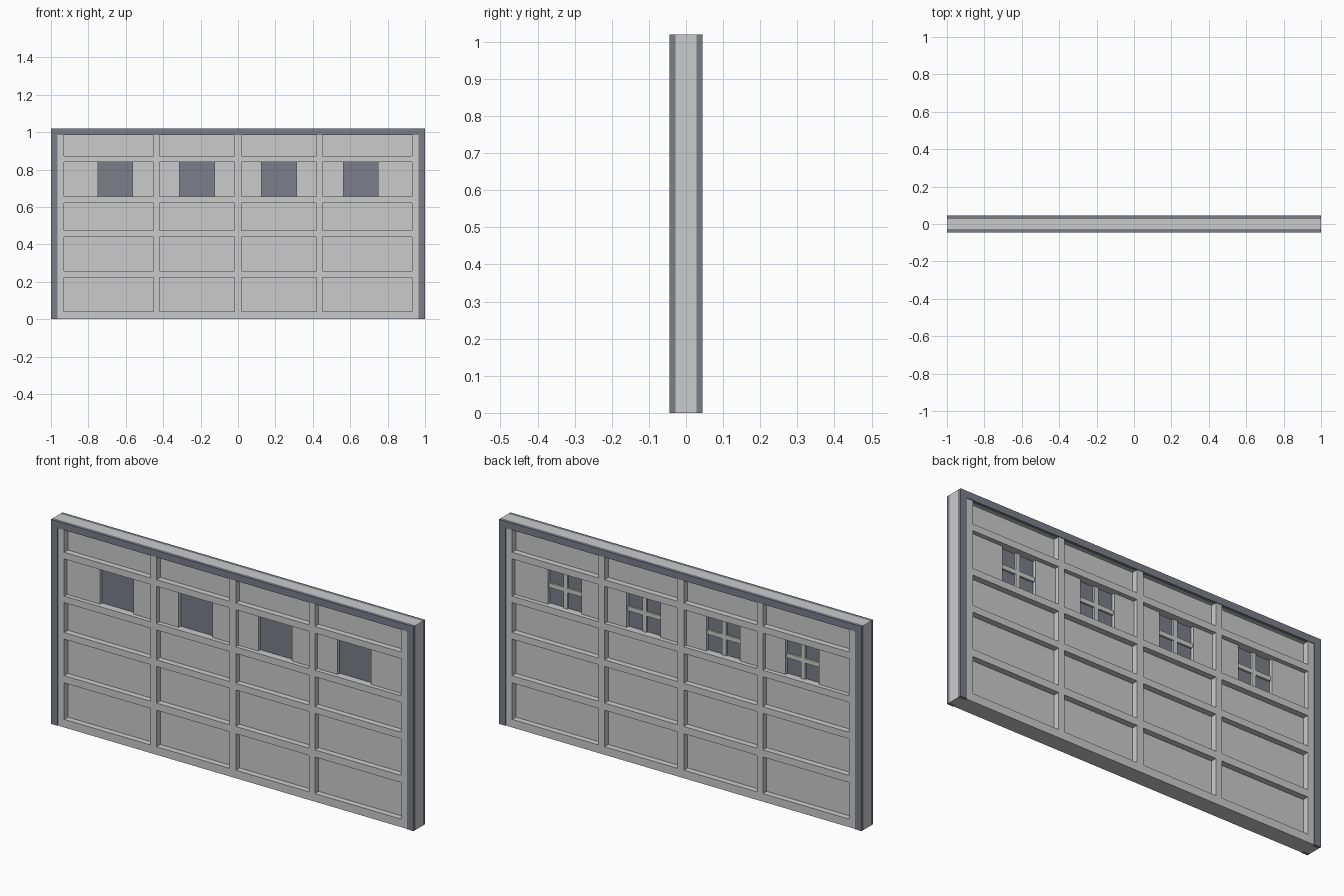
import bpy
import bmesh
from mathutils import Matrix, Vector

if "Cube" in bpy.data.objects:
    bpy.data.objects.remove(bpy.data.objects["Cube"])

dark = bpy.data.materials.new("dark_trim")
dark.diffuse_color = (0.2, 0.205, 0.25, 1)
dark.use_nodes = True
dark.node_tree.nodes["Principled BSDF"].inputs["Base Color"].default_value = dark.diffuse_color


def boxes(name, spans, mat=None):
    """One object made of boxes given as (x0, x1, y0, y1, z0, z1)."""
    bm = bmesh.new()
    for x0, x1, y0, y1, z0, z1 in spans:
        centre = Vector(((x0 + x1) / 2, (y0 + y1) / 2, (z0 + z1) / 2))
        size = Matrix.Diagonal((x1 - x0, y1 - y0, z1 - z0, 1))
        bmesh.ops.create_cube(bm, size=1, matrix=Matrix.Translation(centre) @ size)
    mesh = bpy.data.meshes.new(name)
    bm.to_mesh(mesh)
    bm.free()
    obj = bpy.data.objects.new(name, mesh)
    bpy.context.collection.objects.link(obj)
    if mat:
        mesh.materials.append(mat)
    return obj


INNER, TOP, HEAD = 0.965, 1.02, 0.986   # opening half width, total height, opening height
CORE, TRIM = 0.028, 0.045               # half depths of the frame core and the trim
GRID, WINDOW_PANEL, PANEL = 0.042, 0.02, 0.012


def surround(y0, y1):
    return [(-1, -INNER, y0, y1, 0, TOP), (INNER, 1, y0, y1, 0, TOP),
            (-INNER, INNER, y0, y1, HEAD, TOP)]


# Door surround: grey core between dark front and back trim
boxes("frame_core", surround(-CORE, CORE))
boxes("front_trim", surround(-TRIM, -CORE), dark)
boxes("back_trim", surround(CORE, TRIM), dark)

# Layout of the panel cells
columns = [(-0.93, -0.453), (-0.42, -0.0175), (0.0175, 0.42), (0.453, 0.93)]
rows = [(0.04, 0.222), (0.258, 0.44), (0.473, 0.622), (0.655, 0.84), (0.873, HEAD)]
windows = [(-0.748, -0.563), (-0.313, -0.126), (0.126, 0.313), (0.563, 0.748)]

# Vertical stiles between and beside the columns
edges = [-INNER] + [x for c in columns for x in c] + [INNER]
boxes("stiles", [(a, b, -GRID, GRID, 0, HEAD) for a, b in zip(edges[::2], edges[1::2])])

# Horizontal rails below each row
levels = [0] + [z for r in rows for z in r][:-1]
boxes("rails", [(a, b, -GRID, GRID, z0, z1)
                for a, b in columns for z0, z1 in zip(levels[::2], levels[1::2])])

# Plain recessed panels
boxes("panels", [(a, b, -PANEL, PANEL, z0, z1)
                 for a, b in columns for i, (z0, z1) in enumerate(rows) if i != 3])

# Window row: side panels, dark panes, and muntin crosses on the back
z0, z1 = rows[3]
zm = (z0 + z1) / 2
sides, panes, muntins = [], [], []
for (a, b), (w0, w1) in zip(columns, windows):
    xm = (w0 + w1) / 2
    sides += [(a, w0, -WINDOW_PANEL, WINDOW_PANEL, z0, z1),
              (w1, b, -WINDOW_PANEL, WINDOW_PANEL, z0, z1)]
    panes.append((w0, w1, -0.004, 0.004, z0, z1))
    muntins += [(xm - 0.011, xm + 0.011, 0.004, 0.013, z0, z1),
                (w0, xm - 0.011, 0.004, 0.013, zm - 0.011, zm + 0.011),
                (xm + 0.011, w1, 0.004, 0.013, zm - 0.011, zm + 0.011)]
boxes("window_side_panels", sides)
boxes("window_panes", panes, dark)
boxes("window_muntins", muntins)
